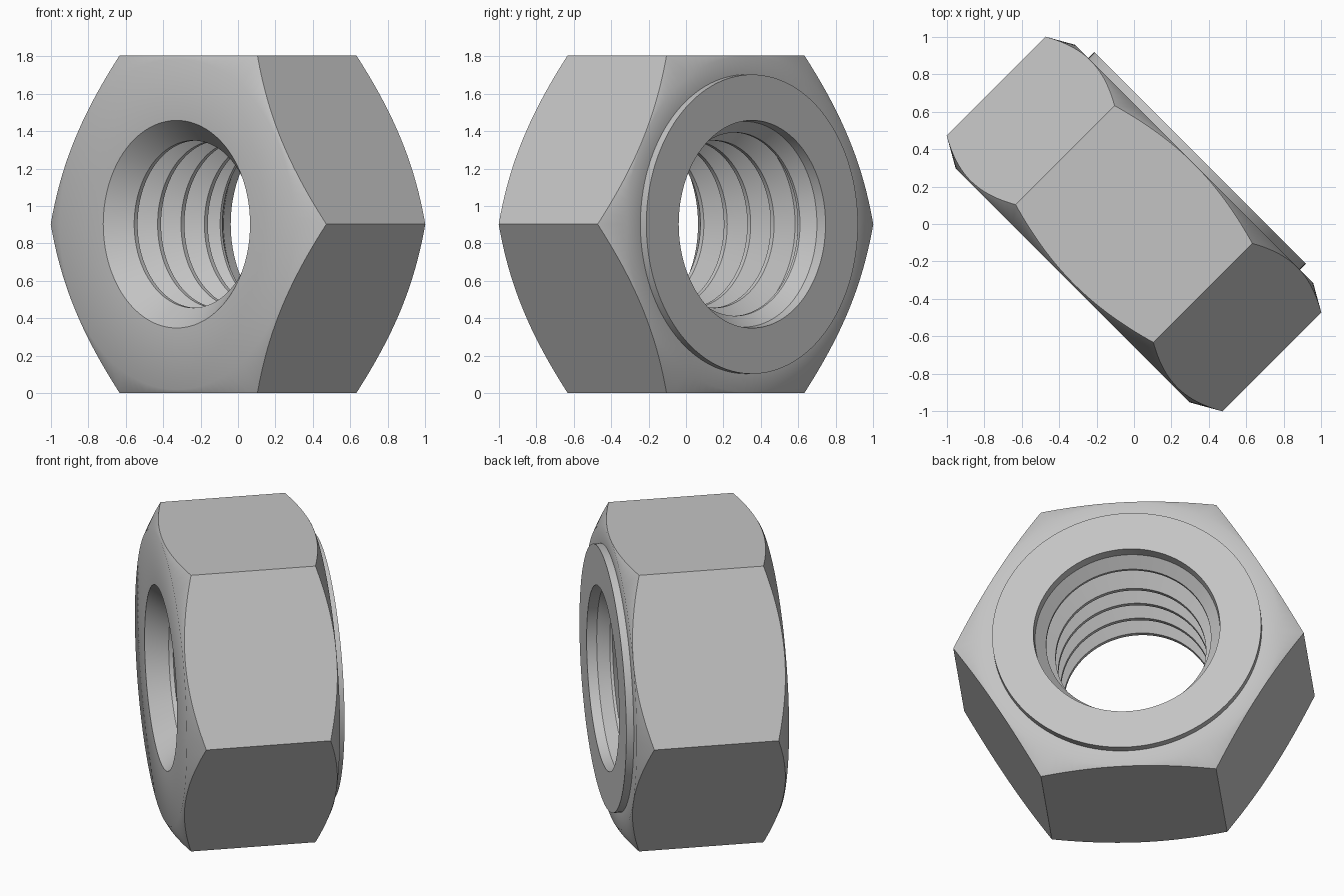
import bpy, bmesh, math
from mathutils import Matrix, Vector

default = bpy.data.objects.get("Cube")
if default:
    bpy.data.objects.remove(default, do_unlink=True)

SEGMENTS = 128
HALF_FLATS = 0.9025                       # centre to a flat of the hexagon
CORNER = HALF_FLATS / math.cos(math.pi / 6)

steel = bpy.data.materials.new("grey_steel")
steel.use_nodes = True
steel.diffuse_color = (0.55, 0.55, 0.55, 1)
steel.node_tree.nodes["Principled BSDF"].inputs["Base Color"].default_value = steel.diffuse_color

# Lay the axis of the nut level, turned 45 degrees to the front
across = Vector((1, -1, 0)).normalized()
axis = Vector((1, 1, 0)).normalized()
placement = Matrix((across, axis.cross(across), axis)).transposed().to_4x4()
placement.translation = (0, 0, HALF_FLATS)


def skin(name, rings, closed):
    """Join rings of points into a solid; closed also joins the last ring to the first."""
    bm = bmesh.new()
    loops = [[bm.verts.new(placement @ Vector(p)) for p in ring] for ring in rings]
    n = len(rings[0])
    pairs = list(zip(loops, loops[1:]))
    if closed:
        pairs.append((loops[-1], loops[0]))
    else:
        bm.faces.new(loops[0])
        bm.faces.new(loops[-1])
    for a, b in pairs:
        for i in range(n):
            j = (i + 1) % n
            bm.faces.new((a[i], a[j], b[j], b[i]))
    bmesh.ops.recalc_face_normals(bm, faces=bm.faces)
    mesh = bpy.data.meshes.new(name)
    bm.to_mesh(mesh)
    bm.free()
    mesh.materials.append(steel)
    obj = bpy.data.objects.new(name, mesh)
    bpy.context.collection.objects.link(obj)
    return obj


def ring(radius, height, sides):
    return [(radius * math.cos(2 * math.pi * i / sides),
             radius * math.sin(2 * math.pi * i / sides), height) for i in range(sides)]


# Outside: washer face at the back, cone chamfers on both ends
profile = [(0.80, 0.50), (0.80, 0.455), (0.90, 0.455), (1.2, 0.284),
           (1.2, -0.284), (0.885, -0.464)]

# Bore: front countersink, threads with flat crests, back countersink
profile += [(0.555, -0.464), (0.50, -0.40)]
PITCH, CREST, ROOT = 0.177, 0.447, 0.54
for k in range(4):
    mid = -0.325 + k * PITCH
    profile += [(CREST, mid - 0.013), (CREST, mid + 0.013),
                (ROOT, mid + PITCH / 2 - 0.01), (ROOT, mid + PITCH / 2 + 0.01)]
profile += [(0.49, 0.355), (0.49, 0.372), (0.55, 0.44), (0.555, 0.50)]

nut = skin("hex_nut", [ring(r, h, SEGMENTS) for r, h in profile], True)

# Hexagon trims the turned blank to its six flats
hexagon = skin("hexagon_cutter", [ring(CORNER, -1, 6), ring(CORNER, 1, 6)], False)
trim = nut.modifiers.new("hexagon", 'BOOLEAN')
trim.operation = 'INTERSECT'
trim.solver = 'EXACT'
trim.object = hexagon

for obj in bpy.context.selected_objects:
    obj.select_set(False)
nut.select_set(True)
bpy.context.view_layer.objects.active = nut
bpy.ops.object.modifier_apply(modifier=trim.name)
bpy.data.objects.remove(hexagon, do_unlink=True)
bpy.ops.object.shade_smooth_by_angle(angle=math.radians(33))
